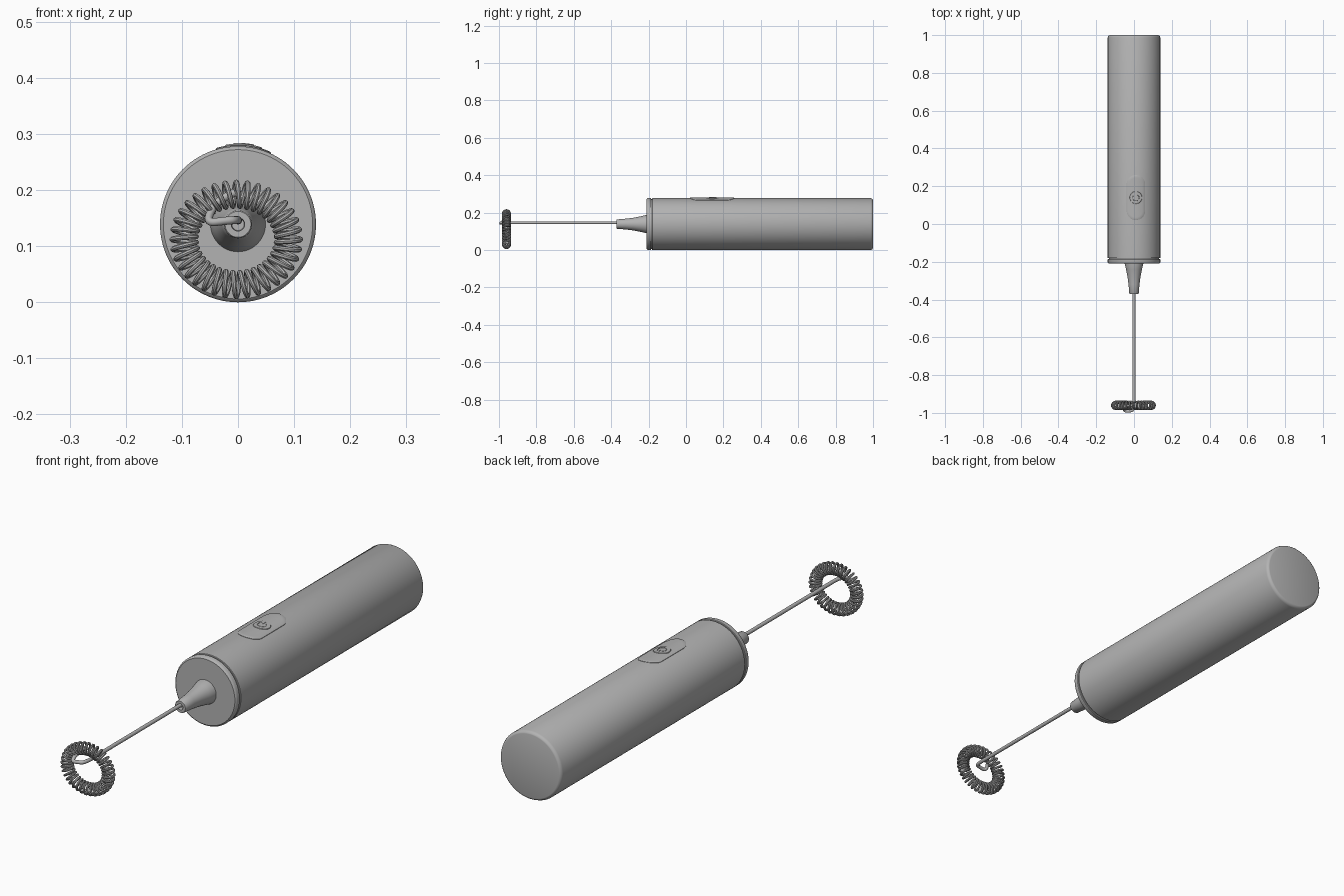
import bpy, bmesh, math
from math import sin, cos, pi, tau, sqrt

cube = bpy.data.objects.get("Cube")
if cube:
    bpy.data.objects.remove(cube, do_unlink=True)

grey = bpy.data.materials.new("plain grey")
grey.use_nodes = True
grey.diffuse_color = (0.45, 0.45, 0.45, 1)
grey.node_tree.nodes["Principled BSDF"].inputs["Base Color"].default_value = (0.45, 0.45, 0.45, 1)

AXIS_Z, BODY_R = 0.139, 0.139


def add_mesh(name, mesh):
    ob = bpy.data.objects.new(name, mesh)
    bpy.context.collection.objects.link(ob)
    mesh.materials.clear()
    mesh.materials.append(grey)
    bpy.ops.object.select_all(action='DESELECT')
    ob.select_set(True)
    bpy.context.view_layer.objects.active = ob
    bpy.ops.object.shade_smooth_by_angle(angle=math.radians(35))
    return ob


def skin(name, rings, cap_start=True, cap_end=True):
    """Join equal-length closed rings of points into a surface."""
    bm = bmesh.new()
    loops = [[bm.verts.new(p) for p in ring] for ring in rings]
    n = len(loops[0])
    for a, b in zip(loops, loops[1:]):
        for i in range(n):
            j = (i + 1) % n
            bm.faces.new((a[i], a[j], b[j], b[i]))
    if cap_start:
        bm.faces.new(loops[0][::-1])
    if cap_end:
        bm.faces.new(loops[-1])
    bmesh.ops.recalc_face_normals(bm, faces=bm.faces)
    mesh = bpy.data.meshes.new(name)
    bm.to_mesh(mesh)
    bm.free()
    return add_mesh(name, mesh)


def lathe(name, profile, sides=96):
    """Turn (y, radius) pairs around the long axis."""
    return skin(name, [[(r * cos(tau * i / sides), y, AXIS_Z + r * sin(tau * i / sides))
                        for i in range(sides)] for y, r in profile])


def wire(name, points, radius, kind='POLY', resolution=2):
    """Round wire through points."""
    cu = bpy.data.curves.new(name, 'CURVE')
    cu.dimensions = '3D'
    cu.bevel_depth, cu.bevel_resolution, cu.use_fill_caps = radius, resolution, True
    sp = cu.splines.new(kind)
    sp.points.add(len(points) - 1)
    for p, co in zip(sp.points, points):
        p.co = (*co, 1)
    if kind == 'NURBS':
        sp.order_u, sp.use_endpoint_u, sp.resolution_u = 3, True, 6
    tmp = bpy.data.objects.new(name + "_path", cu)
    bpy.context.collection.objects.link(tmp)
    deps = bpy.context.evaluated_depsgraph_get()
    mesh = bpy.data.meshes.new_from_object(tmp.evaluated_get(deps))
    bpy.data.objects.remove(tmp, do_unlink=True)
    return add_mesh(name, mesh)


def on_body(x, y, lift):
    """Point lying above the curved top of the handle."""
    return (x, y, AXIS_Z + sqrt((BODY_R + lift) ** 2 - x * x))


def pad(name, cx, cy, radius, half_len, lift, n=48):
    """Rounded plate wrapped over the handle, with a softened rim."""
    rings = []
    for s, h in ((1, -0.006), (1, lift * 0.6), (0.96, lift), (0.7, lift), (0.4, lift), (0.1, lift)):
        ring = []
        for i in range(n):
            a = tau * (i + 0.5) / n
            shift = half_len if sin(a) > 0 else -half_len
            ring.append(on_body(cx + s * radius * cos(a), cy + shift + s * radius * sin(a), h))
        rings.append(ring)
    return skin(name, rings)


# Handle, front cap with a narrow seam between them
R = BODY_R
lathe("handle", [(-0.181, R - 0.006), (-0.181, R - 0.002), (-0.179, R),
                 (0.988, R), (0.995, R - 0.003), (0.999, R - 0.008), (1.0, R - 0.011)])
lathe("front_cap", [(-0.21, R - 0.006), (-0.207, R - 0.002), (-0.203, R),
                    (-0.188, R), (-0.186, R - 0.002), (-0.186, R - 0.006), (-0.178, R - 0.006)])

# Tapered nozzle with a hollow tip
lathe("nozzle", [(-0.20, 0.049), (-0.212, 0.049), (-0.24, 0.042), (-0.28, 0.034), (-0.32, 0.029),
                 (-0.368, 0.025), (-0.371, 0.023), (-0.371, 0.012), (-0.355, 0.011)], 48)

# Switch: oval plate, round button and power mark
BX, BY = 0.01, 0.14
pad("switch_plate", BX, BY, 0.049, 0.07, 0.0025)
pad("switch_button", BX, BY, 0.033, 0.0, 0.0045)
arc = [on_body(BX + 0.017 * cos(a), BY + 0.017 * sin(a), 0.0045)
       for a in (pi * 0.7 + pi * 1.6 * i / 24 for i in range(25))]
wire("power_mark_arc", arc, 0.0015)
wire("power_mark_bar", [on_body(BX, BY + d, 0.0045) for d in (0.006, 0.024)], 0.0015)

# Shaft, bent at the tip into a hook that enters the whisk ring
wire("shaft", [(0, -0.35, 0.146), (0, -0.94, 0.146)], 0.0075, resolution=4)
wire("hook", [(0, -0.935, 0.146), (0, -0.985, 0.147), (-0.025, -0.992, 0.145),
              (-0.055, -0.99, 0.141), (-0.048, -0.968, 0.165), (-0.03, -0.96, 0.185),
              (-0.005, -0.96, 0.196)], 0.0072, 'NURBS', 4)

# Whisk: spring wound around a ring
TURNS, STEPS = 36, 18
coil = []
for i in range(TURNS * STEPS + 1):
    a = pi / 2 + tau * i / (TURNS * STEPS)
    b = tau * i / STEPS
    m = 0.0215 * cos(b)
    coil.append((-0.003 + (0.093 + m) * cos(a), -0.96 + 0.0205 * sin(b),
                 0.112 + (0.0805 + m) * sin(a)))
wire("whisk_coil", coil, 0.0046)
